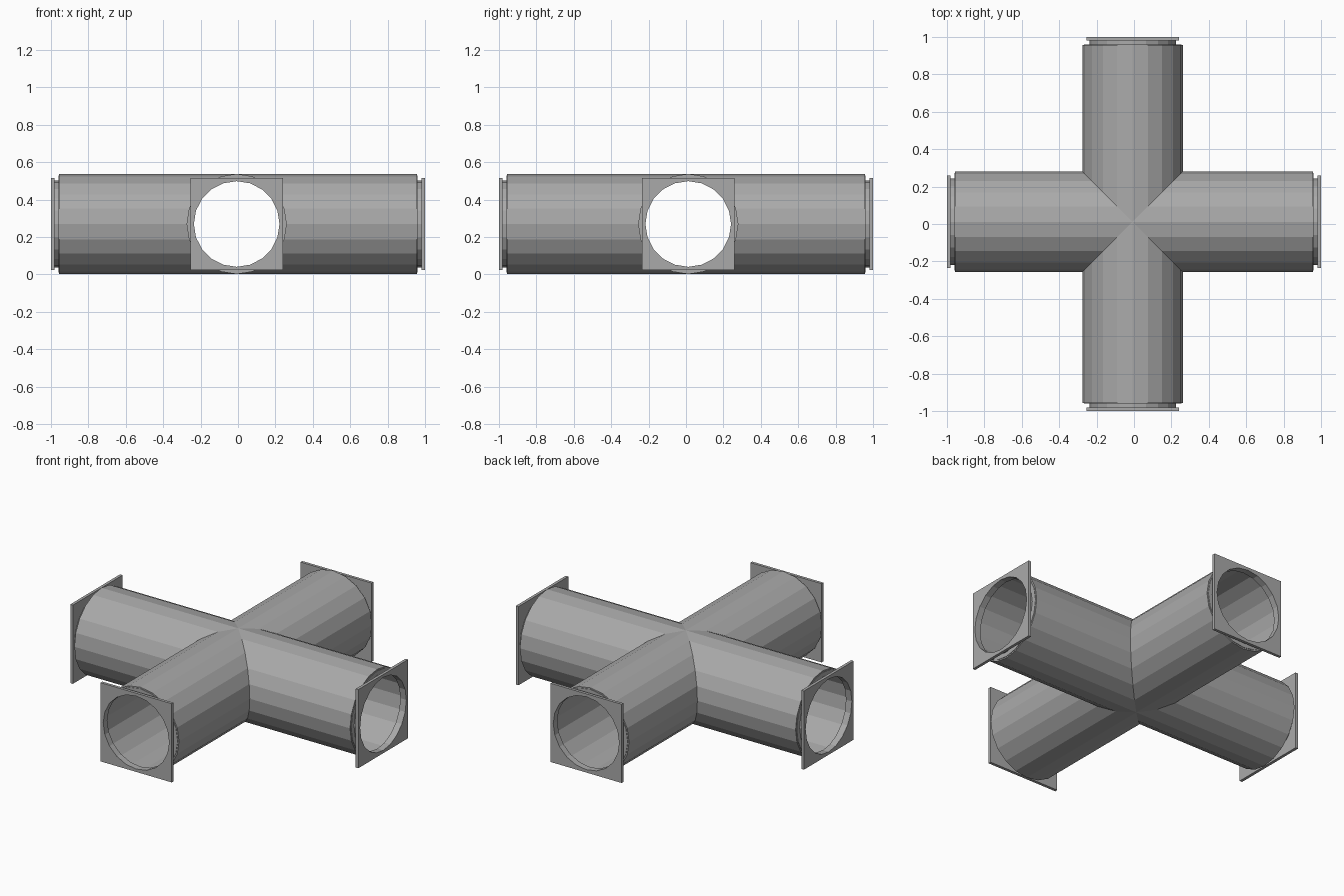
import bpy
import bmesh
from math import sin, cos, pi
from mathutils import Matrix, Vector

SIDES = 20
OUTER, INNER = 0.268, 0.26          # pipe wall radii
COLLAR, BORE = 0.232, 0.229         # collar wall radii
PLATE = 0.247                       # half width of the square flange
CENTRE = Vector((-0.007, 0.012, 0.27))

cube = bpy.data.objects.get("Cube")
if cube:
    bpy.data.objects.remove(cube, do_unlink=True)

metal = bpy.data.materials.new("grey metal")
metal.use_nodes = True
GREY = (0.4, 0.4, 0.4, 1)
metal.diffuse_color = GREY
metal.node_tree.nodes["Principled BSDF"].inputs["Base Color"].default_value = GREY


def finish(bm, name):
    bmesh.ops.remove_doubles(bm, verts=bm.verts, dist=0.0001)
    bmesh.ops.recalc_face_normals(bm, faces=bm.faces)
    mesh = bpy.data.meshes.new(name)
    bm.to_mesh(mesh)
    bm.free()
    mesh.materials.append(metal)
    obj = bpy.data.objects.new(name, mesh)
    bpy.context.collection.objects.link(obj)


def ring(bm, radius, axial, place):
    """Circle of vertices around an arm; axial None gives the mitred junction edge."""
    verts = []
    for i in range(SIDES):
        a = 2 * pi * i / SIDES
        y, z = radius * cos(a), radius * sin(a)
        x = abs(y) if axial is None else axial
        verts.append(bm.verts.new(place @ Vector((x, y, z))))
    return verts


def loop_edges(bm, verts):
    return [bm.edges.new((v, verts[(i + 1) % len(verts)])) for i, v in enumerate(verts)]


pipes = bmesh.new()
for k, name in enumerate(("left", "back", "right", "front")):
    turn = Matrix.Rotation(k * pi / 2, 4, "Z")
    place = Matrix.Translation(CENTRE) @ turn
    direction = (turn @ Vector((1, 0, 0))).normalized()
    end = 1 - CENTRE.dot(direction)

    # Pipe arm: outer wall, stepped collar, then back along the inner wall
    profile = [(OUTER, None), (OUTER, end - 0.043), (COLLAR, end - 0.043),
               (COLLAR, end - 0.01), (BORE, end - 0.01), (BORE, end - 0.04),
               (INNER, end - 0.04), (INNER, None)]
    rings = [ring(pipes, r, x, place) for r, x in profile]
    for a, b in zip(rings, rings[1:]):
        for i in range(SIDES):
            j = (i + 1) % SIDES
            pipes.faces.new((a[i], a[j], b[j], b[i]))

    # Square flange plate with a round opening
    bm = bmesh.new()
    hole = ring(bm, BORE, end - 0.018, place)
    square = [bm.verts.new(place @ Vector((end - 0.018, y * PLATE, z * PLATE)))
              for y, z in ((-1, -1), (1, -1), (1, 1), (-1, 1))]
    edges = loop_edges(bm, hole) + loop_edges(bm, square)
    bmesh.ops.triangle_fill(bm, edges=edges, use_beauty=True)
    grown = bmesh.ops.extrude_face_region(bm, geom=bm.faces[:], use_keep_orig=True)
    moved = [v for v in grown["geom"] if isinstance(v, bmesh.types.BMVert)]
    bmesh.ops.translate(bm, verts=moved, vec=direction * 0.018)
    finish(bm, name + "_flange")

finish(pipes, "cross_pipe")
